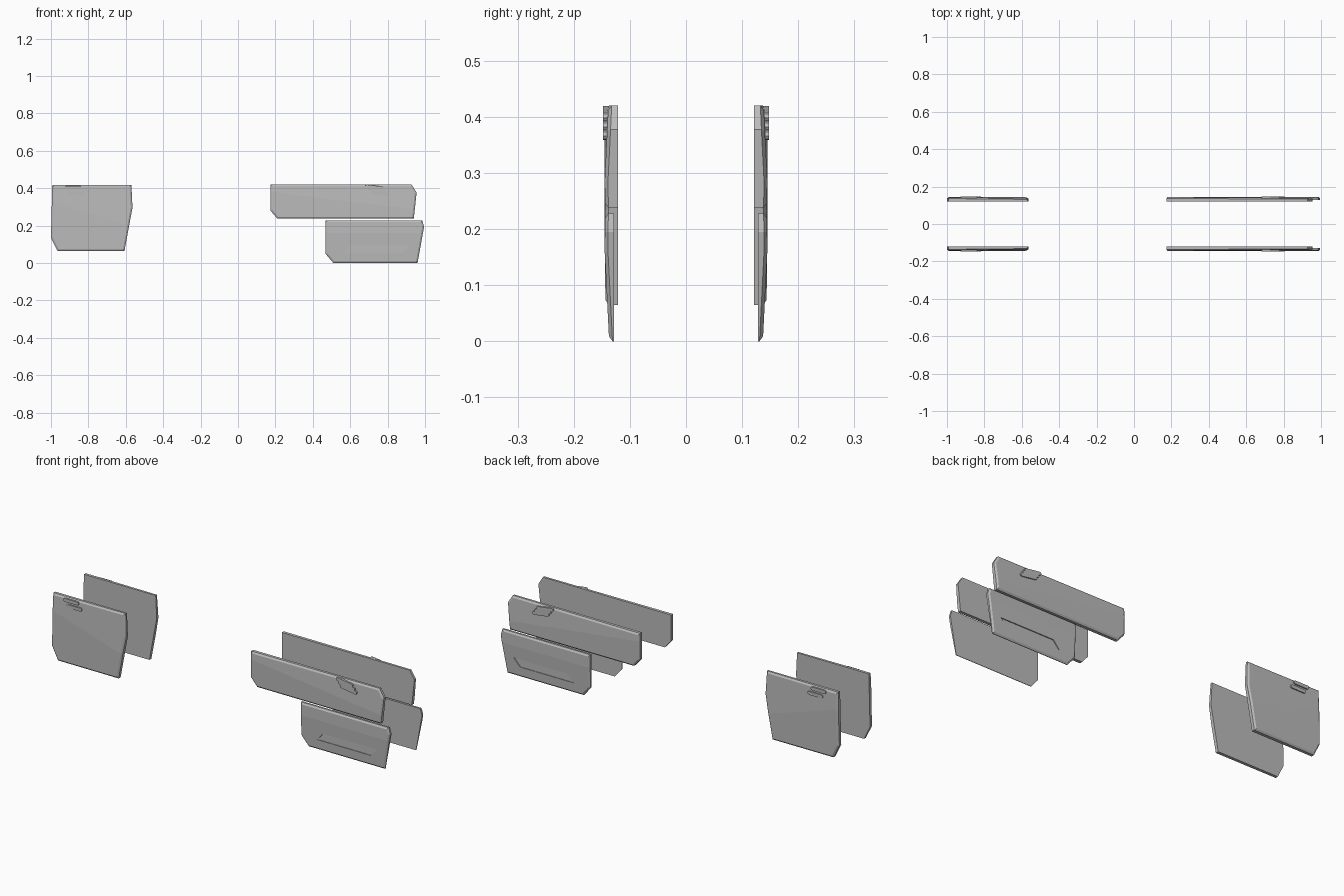
import bpy, bmesh, math
from mathutils import Vector, Matrix

if "Cube" in bpy.data.objects:
    bpy.data.objects.remove(bpy.data.objects["Cube"], do_unlink=True)

grey = bpy.data.materials.new("panel grey")
grey.use_nodes = True
COLOR = (0.5, 0.5, 0.5, 1)
grey.diffuse_color = COLOR
grey.node_tree.nodes["Principled BSDF"].inputs["Base Color"].default_value = COLOR


def finish(bm, name):
    bmesh.ops.recalc_face_normals(bm, faces=bm.faces)
    mesh = bpy.data.meshes.new(name)
    bm.to_mesh(mesh)
    bm.free()
    mesh.materials.append(grey)
    ob = bpy.data.objects.new(name, mesh)
    bpy.context.collection.objects.link(ob)
    return ob


def slab(outline, y_in, y_out):
    """Extrude an x-z outline along y; returns the mesh and its outer face."""
    bm = bmesh.new()
    back = bm.faces.new([bm.verts.new((x, y_in, z)) for x, z in outline])
    new = bmesh.ops.extrude_face_region(bm, geom=[back], use_keep_orig=True)["geom"]
    for v in [g for g in new if isinstance(g, bmesh.types.BMVert)]:
        v.co.y = y_out
    bmesh.ops.recalc_face_normals(bm, faces=bm.faces)
    outer = [f for f in bm.faces if all(abs(v.co.y - y_out) < 1e-6 for v in f.verts)]
    return bm, outer


def armour(name, outline, y_in, crease, slope_up, slope_down):
    """Plate with a bevelled rim and a ridge running along the crease line."""
    peak, rim = -0.145, 0.006
    bm, outer = slab(outline, y_in, peak)
    bmesh.ops.inset_region(bm, faces=outer, thickness=0.009, use_even_offset=True)
    for v in bm.verts:
        if v.co.y < peak + 0.001 and any(f.normal.y > -0.5 for f in v.link_faces):
            v.co.y += rim
    a, b = (Vector((x, 0, z)) for x, z in crease)
    along = (b - a).normalized()
    up = Vector((-along.z, 0, along.x))
    bmesh.ops.bisect_plane(bm, geom=bm.verts[:] + bm.edges[:] + bm.faces[:],
                           plane_co=a, plane_no=up, dist=1e-5)
    for v in bm.verts:
        if v.co.y < y_in - 0.001:
            d = (v.co - a).dot(up)
            v.co.y += d * slope_up if d > 0 else -d * slope_down
    return finish(bm, name)


def vent(name, x, z, length, tilt):
    """Raised bar with rounded ends."""
    r = 0.009
    pts = []
    for side in (1, -1):
        for i in range(5):
            t = math.pi * (i / 4 - 0.5)
            pts.append((side * (length / 2 - r + r * math.cos(t)), side * r * math.sin(t)))
    bm, outer = slab(pts, -0.137, -0.148)
    bmesh.ops.inset_region(bm, faces=outer, thickness=0.003, depth=0)
    bmesh.ops.transform(bm, verts=bm.verts,
                        matrix=Matrix.Translation((x, 0, z)) @ Matrix.Rotation(tilt, 4, "Y"))
    return finish(bm, name)


parts = []

# Upper long plate
parts.append(armour("upper_plate",
    [(.174, .42), (.928, .42), (.955, .377), (.94, .238), (.21, .238), (.174, .28)],
    -0.121, [(.174, .38), (.95, .285)], 0.05, 0.015))

# Lower plate with a trapezoid recess
lower = armour("lower_plate",
    [(.468, .228), (.985, .228), (.995, .195), (.96, 0), (.51, 0), (.468, .05)],
    -0.128, [(.468, .16), (.99, .16)], 0.008, 0.05)
bm, _ = slab([(.564, .053), (.602, .095), (.917, .095), (.88, .053)], -0.1365, -0.17)
cutter = finish(bm, "recess_cutter")
cutter.hide_render = True
mod = lower.modifiers.new("recess", "BOOLEAN")
mod.operation, mod.solver, mod.object = "DIFFERENCE", "EXACT", cutter
bpy.context.view_layer.objects.active = lower
bpy.ops.object.modifier_apply(modifier="recess")
bpy.data.objects.remove(cutter, do_unlink=True)
parts.append(lower)

# Separate end plate
parts.append(armour("end_plate",
    [(-.993, .418), (-.57, .418), (-.564, .297), (-.607, .065), (-.965, .065), (-1, .136)],
    -0.121, [(-1, .33), (-.57, .195)], 0.035, 0.01))

# Vent bars
for i in range(3):
    parts.append(vent(f"upper_vent_{i + 1}", .73 + i * .012, .405 - i * .016, .1, .14))
for i in range(2):
    parts.append(vent(f"end_vent_{i + 1}", -.882 + i * .018, .403 - i * .028, .09, 0))

# Mirrored set on the opposite side
for ob in parts:
    bm = bmesh.new()
    bm.from_mesh(ob.data)
    bmesh.ops.scale(bm, vec=(1, -1, 1), verts=bm.verts)
    finish(bm, ob.name + "_back")
    ob.name += "_front"
